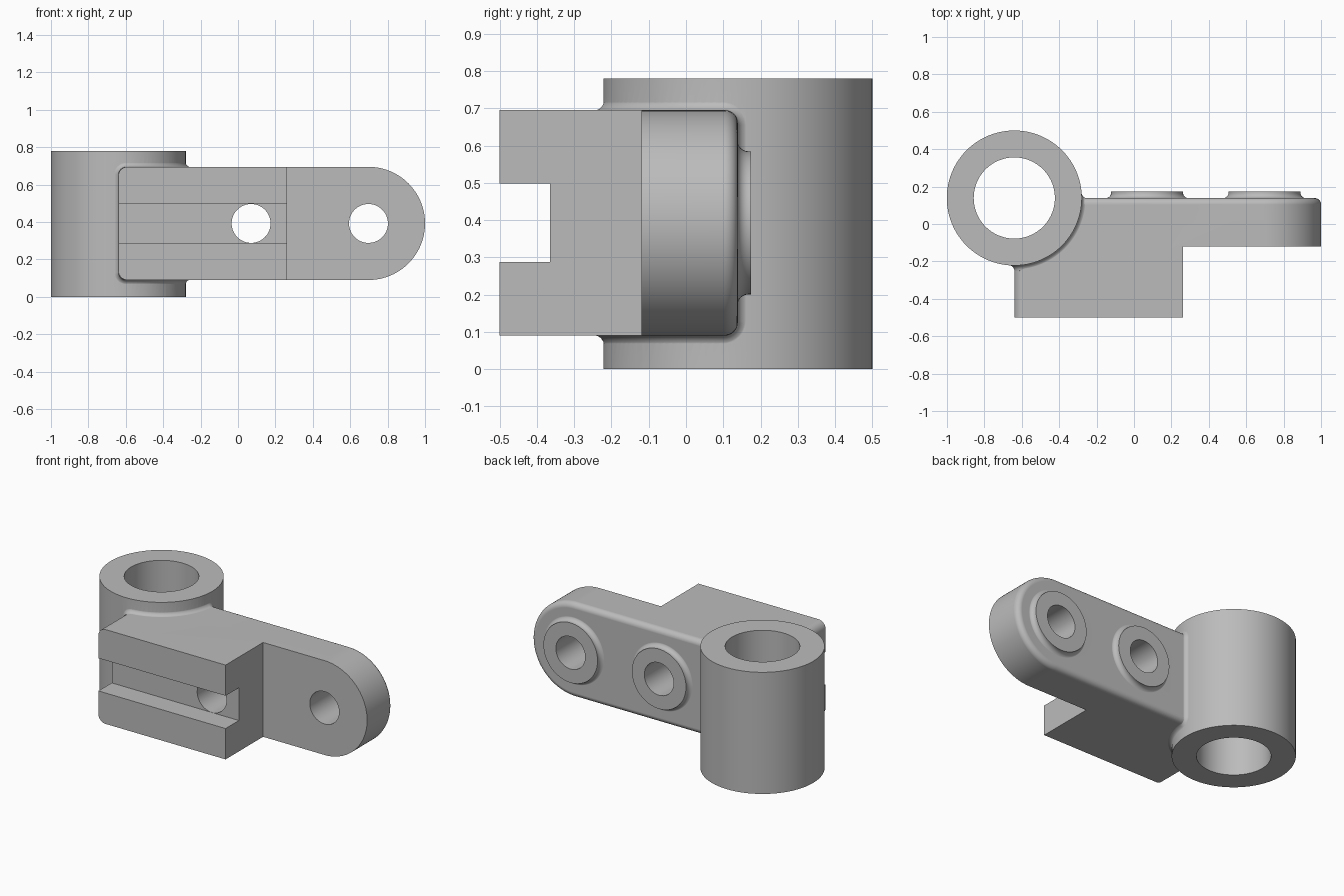
import bpy, bmesh
from math import sin, cos, pi, radians

cube = bpy.data.objects.get("Cube")
if cube:
    bpy.data.objects.remove(cube, do_unlink=True)

metal = bpy.data.materials.new("plain grey")
metal.use_nodes = True
GREY = (0.5, 0.5, 0.5, 1)
metal.diffuse_color = GREY
metal.node_tree.nodes["Principled BSDF"].inputs["Base Color"].default_value = GREY

TUBE_X, BACK, TUBE_R = -0.64, 0.139, 0.361   # tube axis and back plane
Z0, Z1 = 0.09, 0.695                         # arm height range
ZC, END_R = (Z0 + Z1) / 2, (Z1 - Z0) / 2
EDGE, FIL = 0.04, 0.03                       # rounded edge and fillet radii
HOLES = (0.07, 1 - END_R)


def loft(name, rings, closed=False):
    """Skin equal rings of points; cap the ends, or join last ring to first."""
    bm = bmesh.new()
    vs = [[bm.verts.new(p) for p in ring] for ring in rings]
    pairs = list(zip(vs, vs[1:]))
    if closed:
        pairs.append((vs[-1], vs[0]))
    else:
        bm.faces.new(vs[0])
        bm.faces.new(vs[-1])
    n = len(vs[0])
    for a, b in pairs:
        for i in range(n):
            j = (i + 1) % n
            bm.faces.new((a[i], a[j], b[j], b[i]))
    bmesh.ops.recalc_face_normals(bm, faces=bm.faces[:])
    mesh = bpy.data.meshes.new(name)
    bm.to_mesh(mesh)
    bm.free()
    mesh.materials.append(metal)
    ob = bpy.data.objects.new(name, mesh)
    bpy.context.collection.objects.link(ob)
    return ob


def rounded(x0, x1, z0, z1, r_left, r_right, n=10):
    """Rounded rectangle outline with separate left and right corner radii."""
    pts = []
    for quarter, (x, z, r) in enumerate((
            (x1 - r_right, z0 + r_right, r_right), (x1 - r_right, z1 - r_right, r_right),
            (x0 + r_left, z1 - r_left, r_left), (x0 + r_left, z0 + r_left, r_left))):
        for k in range(n + 1):
            a = pi / 2 * (quarter - 1 + k / n)
            pts.append((x + r * cos(a), z + r * sin(a)))
    # Drop the repeated point where two arcs meet at a full half circle
    return [p for p, q in zip(pts, pts[1:] + pts[:1])
            if abs(p[0] - q[0]) + abs(p[1] - q[1]) > 1e-5]


def circle(r, n):
    return [(r * cos(2 * pi * i / n), r * sin(2 * pi * i / n)) for i in range(n)]


def upright(name, r, z0, z1, n=96):
    return loft(name, [[(TUBE_X + u, BACK + v, z) for u, v in circle(r, n)]
                       for z in (z0, z1)])


def turned(name, x, profile, n=64):
    """Solid turned about a front-to-back axis; profile holds (radius, y)."""
    return loft(name, [[(x + u, y, ZC + v) for u, v in circle(r, n)]
                       for r, y in profile])


def box(name, x0, x1, y0, y1, z0, z1):
    return loft(name, [[(x0, y0, z), (x1, y0, z), (x1, y1, z), (x0, y1, z)]
                       for z in (z0, z1)])


def combine(target, other, operation):
    mod = target.modifiers.new(operation, "BOOLEAN")
    mod.operation, mod.solver, mod.object = operation, "EXACT", other
    bpy.context.view_layer.objects.active = target
    bpy.ops.object.modifier_apply(modifier=mod.name)
    bpy.data.objects.remove(other, do_unlink=True)


# Arm and block: one round-ended outline with softened back edges
def outline(inset, y):
    pts = rounded(TUBE_X + inset, 1 - inset, Z0 + inset, Z1 - inset,
                  EDGE + 0.01 - inset, END_R - inset, 24)
    return [(x, y, z) for x, z in pts]


steps = [pi / 2 * k / 8 for k in range(9)]
SOFT = 0.035
bracket = loft("clamp_bracket", [outline(0, -0.5)] + [
    outline(SOFT * (1 - cos(a)), BACK - SOFT + SOFT * sin(a)) for a in steps])
combine(bracket, box("arm_relief", 0.262, 1.2, -0.7, -0.12, -0.2, 1), "DIFFERENCE")
combine(bracket, box("slot", -0.9, 0.5, -0.7, -0.365, 0.288, 0.498), "DIFFERENCE")

# Upright tube
combine(bracket, upright("tube", TUBE_R, 0, 0.78), "UNION")

# Concave fillet wrapped round the tube where the block meets it
section = [(-0.02, -0.05), (-0.02, FIL)]
section += [(FIL * (1 - cos(a)) - 0.001, FIL * (1 - sin(a)) - 0.001) for a in steps]
section += [(FIL - 0.001, -0.05)]
rings = []
for grow, out in section:
    r = TUBE_R + out
    pts = rounded(-pi / 2 * TUBE_R - grow, grow, Z0 - grow, Z1 + grow,
                  EDGE + grow, EDGE + grow)
    # Extra points along the long edges keep the ring following the tube
    dense = []
    for p, q in zip(pts, pts[1:] + pts[:1]):
        cuts = 24 if abs(p[0] - q[0]) > 0.2 else 1
        dense += [(p[0] + (q[0] - p[0]) * k / cuts, p[1] + (q[1] - p[1]) * k / cuts)
                  for k in range(cuts)]
    rings.append([(TUBE_X + r * cos(s / TUBE_R), BACK + r * sin(s / TUBE_R), z)
                  for s, z in dense])
combine(bracket, loft("tube_fillet", rings, closed=True), "UNION")
combine(bracket, upright("tube_bore", 0.217, -0.2, 1), "DIFFERENCE")

# Back bosses with filleted feet, then the through holes
BOSS_R, BOSS_Y = 0.192, BACK + 0.035
for x in HOLES:
    foot = [(BOSS_R + FIL * (1 - sin(a)), BACK - 0.001 + FIL * (1 - cos(a))) for a in steps]
    profile = [(BOSS_R + FIL, BACK - 0.03)] + foot + [(BOSS_R, BOSS_Y)]
    combine(bracket, turned("boss", x, profile), "UNION")
for x in HOLES:
    combine(bracket, turned("hole", x, [(0.104, -0.4), (0.104, 0.4)]), "DIFFERENCE")

# Smooth curved faces, keep machined edges crisp
bpy.ops.object.select_all(action="DESELECT")
bracket.select_set(True)
bpy.context.view_layer.objects.active = bracket
bpy.ops.object.shade_smooth_by_angle(angle=radians(30))
weighted = bracket.modifiers.new("even_normals", "WEIGHTED_NORMAL")
weighted.keep_sharp = True
